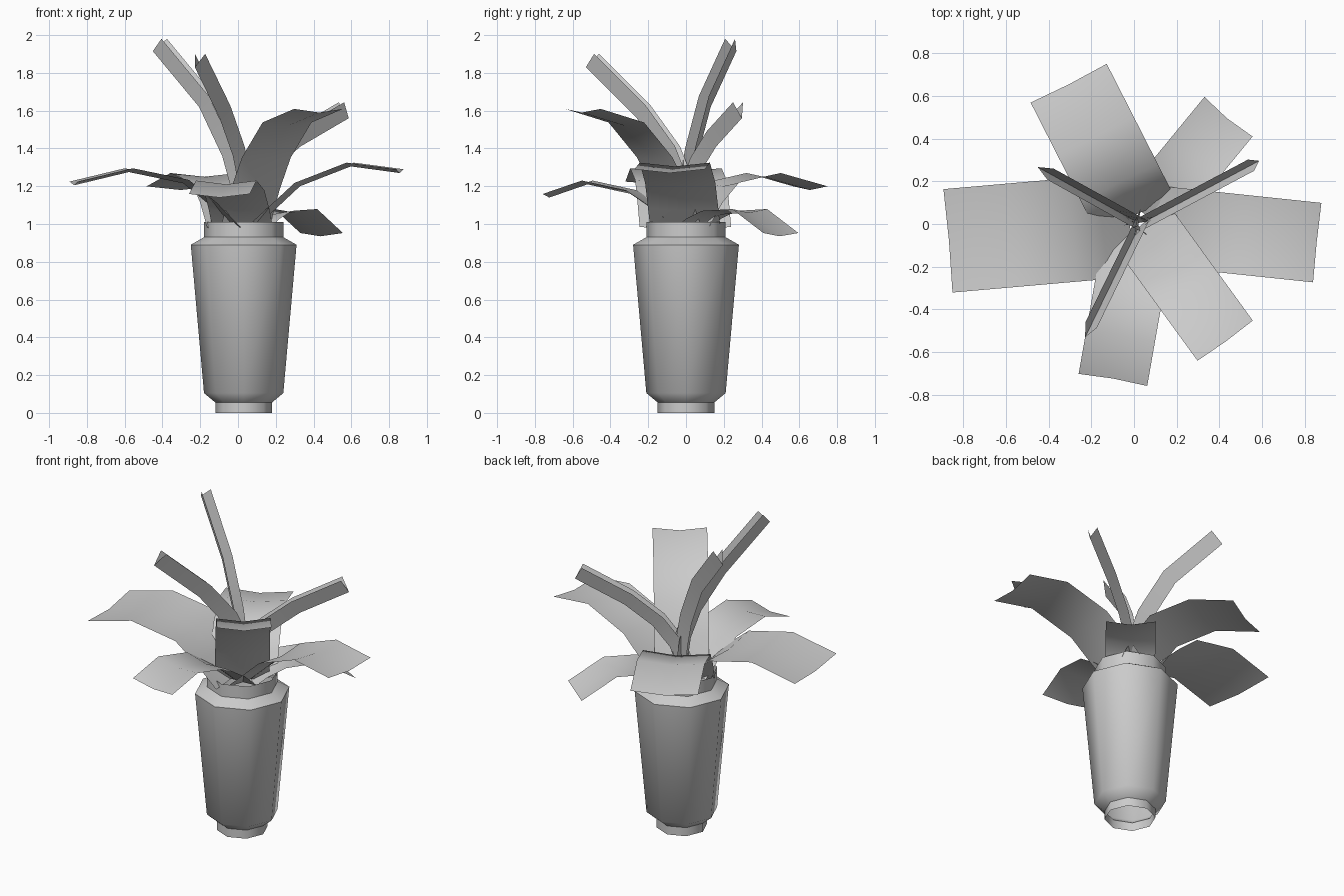
import bpy, bmesh, math
from mathutils import Vector

cube = bpy.data.objects.get("Cube")
if cube:
    bpy.data.objects.remove(cube, do_unlink=True)

grey = bpy.data.materials.new("plain grey")
grey.use_nodes = True
COLOR = (0.6, 0.6, 0.6, 1)
grey.diffuse_color = COLOR
grey.node_tree.nodes["Principled BSDF"].inputs["Base Color"].default_value = COLOR

CENTRE = Vector((0.03, 0, 0))


def grid_object(name, rows, closed=False, angle=40):
    """Skin rows of points into a sheet, or a tube when closed."""
    bm = bmesh.new()
    grid = [[bm.verts.new(p) for p in row] for row in rows]
    for low, high in zip(grid, grid[1:]):
        n = len(low)
        for i in range(n if closed else n - 1):
            j = (i + 1) % n
            bm.faces.new((low[i], low[j], high[j], high[i]))
    mesh = bpy.data.meshes.new(name)
    bm.to_mesh(mesh)
    bm.free()
    mesh.materials.append(grey)
    obj = bpy.data.objects.new(name, mesh)
    bpy.context.collection.objects.link(obj)
    bpy.ops.object.select_all(action="DESELECT")
    obj.select_set(True)
    bpy.context.view_layer.objects.active = obj
    bpy.ops.object.shade_smooth_by_angle(angle=math.radians(angle))
    return obj


def leaf(name, heading, path, half_width, depth):
    """Strip with a folded middle, swept along a (distance, height) path."""
    a = math.radians(heading)
    out = Vector((math.cos(a), math.sin(a), 0))
    side = Vector((-out.y, out.x, 0))
    up = Vector((0, 0, 1))
    points = [Vector(p) for p in path]
    rows = []
    for i, p in enumerate(points):
        t = (points[min(i + 1, len(points) - 1)] - points[max(i - 1, 0)]).normalized()
        lift = (up * t.x - out * t.y) * depth
        mid = CENTRE + out * p.x + up * p.y
        rows.append([mid + lift - side * half_width, mid, mid + lift + side * half_width])
    grid_object(name, rows)


# Eight-sided vase, open at both ends
profile = [(0.15, 0), (0.15, 0.055), (0.21, 0.105), (0.28, 0.89), (0.21, 0.93), (0.21, 1.01)]
rings = [[CENTRE + Vector((r * math.cos(k * math.pi / 4), r * math.sin(k * math.pi / 4), z))
          for k in range(8)] for r, z in profile]
grid_object("vase", rings, closed=True, angle=46)

# Broad, shallow leaves
broad = {
    "left_leaf": (-6, 0.187, [(0.05, 0.97), (0.16, 1.07), (0.30, 1.2), (0.57, 1.305), (0.83, 1.27)]),
    "right_leaf": (185, 0.243, [(0.05, 0.97), (0.18, 1.1), (0.32, 1.215), (0.61, 1.275), (0.90, 1.205)]),
    "back_right_leaf": (117, 0.2, [(0.05, 0.97), (0.13, 1.1), (0.22, 1.2), (0.46, 1.25), (0.735, 1.18)]),
    "back_left_leaf": (50.6, 0.146, [(0.05, 0.96), (0.13, 1.01), (0.23, 1.05), (0.43, 1.06), (0.64, 0.935)]),
    "front_left_leaf": (-54, 0.16, [(0.03, 0.97), (0.12, 1.17), (0.22, 1.34), (0.40, 1.52), (0.68, 1.59)]),
    "front_leaf": (260, 0.163, [(0.05, 0.97), (0.15, 1.06), (0.30, 1.16), (0.53, 1.21), (0.735, 1.14)]),
}
for name, (heading, half, path) in broad.items():
    leaf(name, heading, path, half, 0.02)

# Narrow, tightly folded upright leaves
narrow = {
    "tall_back_leaf": (151, [(0.04, 1.0), (0.08, 1.2), (0.13, 1.36), (0.27, 1.62), (0.55, 1.915)]),
    "tall_front_leaf": (244, [(0.03, 1.0), (0.06, 1.2), (0.13, 1.36), (0.29, 1.56), (0.59, 1.83)]),
    "tall_left_leaf": (28, [(0.02, 1.0), (0.07, 1.15), (0.17, 1.28), (0.34, 1.41), (0.63, 1.56)]),
}
for name, (heading, path) in narrow.items():
    leaf(name, heading, path, 0.03, 0.095)
